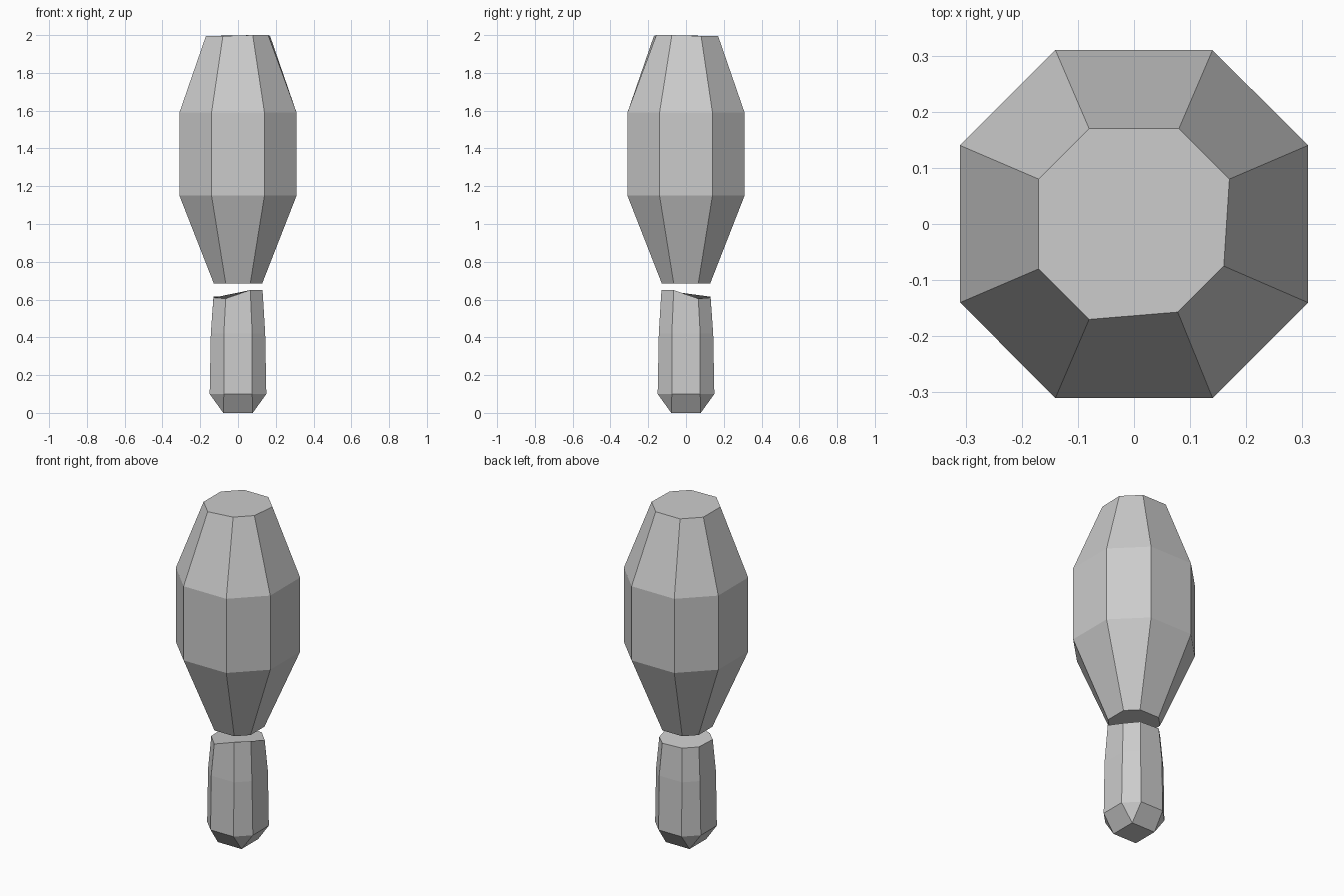
import bpy

if "Cube" in bpy.data.objects:
    bpy.data.objects.remove(bpy.data.objects["Cube"])


def ring(a, b, z):
    """Eight-sided ring: a = half width across flats, b = half length of each flat."""
    return [(a, -b, z), (a, b, z), (b, a, z), (-b, a, z),
            (-a, b, z), (-a, -b, z), (-b, -a, z), (b, -a, z)]


def loft(name, rings, square_base=False):
    """Skin a stack of rings and cap both ends."""
    verts = [p for r in rings for p in r]
    faces = [tuple(reversed(range(8)))]
    for k in range(len(rings) - 1):
        for i in range(8):
            j = (i + 1) % 8
            faces.append((k * 8 + i, k * 8 + j, k * 8 + 8 + j, k * 8 + 8 + i))
    top = (len(rings) - 1) * 8
    faces.append(tuple(range(top, top + 8)))
    if square_base:
        # Corner pairs of the base share one point, so merge them
        remap = {1: 2, 3: 4, 5: 6, 7: 0}
        merged = []
        for f in faces:
            g = list(dict.fromkeys(remap.get(v, v) for v in f))
            merged.append(g)
        faces = merged
    used = sorted({v for f in faces for v in f})
    index = {v: n for n, v in enumerate(used)}
    mesh = bpy.data.meshes.new(name)
    mesh.from_pydata([verts[v] for v in used], [],
                     [[index[v] for v in f] for f in faces])
    mesh.update()
    obj = bpy.data.objects.new(name, mesh)
    bpy.context.collection.objects.link(obj)
    return obj


# Faceted upper body, slightly worn at the top edge
crown = ring(0.17, 0.08, 1.995)
crown[0] = (0.16, -0.075, 2.0)
crown[7] = (0.078, -0.157, 2.0)
loft("upper_body", [ring(0.128, 0.065, 0.685), ring(0.31, 0.14, 1.15),
                    ring(0.31, 0.14, 1.59), crown])

# Separate lower grip with a square chamfered foot and a tilted top
lip_heights = [0.65, 0.605, 0.61, 0.615, 0.615, 0.61, 0.605, 0.65]
lip = [(x, y, z) for (x, y, _), z in zip(ring(0.13, 0.065, 0), lip_heights)]
loft("lower_grip", [ring(0.078, 0.078, 0.0), ring(0.15, 0.075, 0.1),
                    ring(0.144, 0.075, 0.42), lip], square_base=True)
